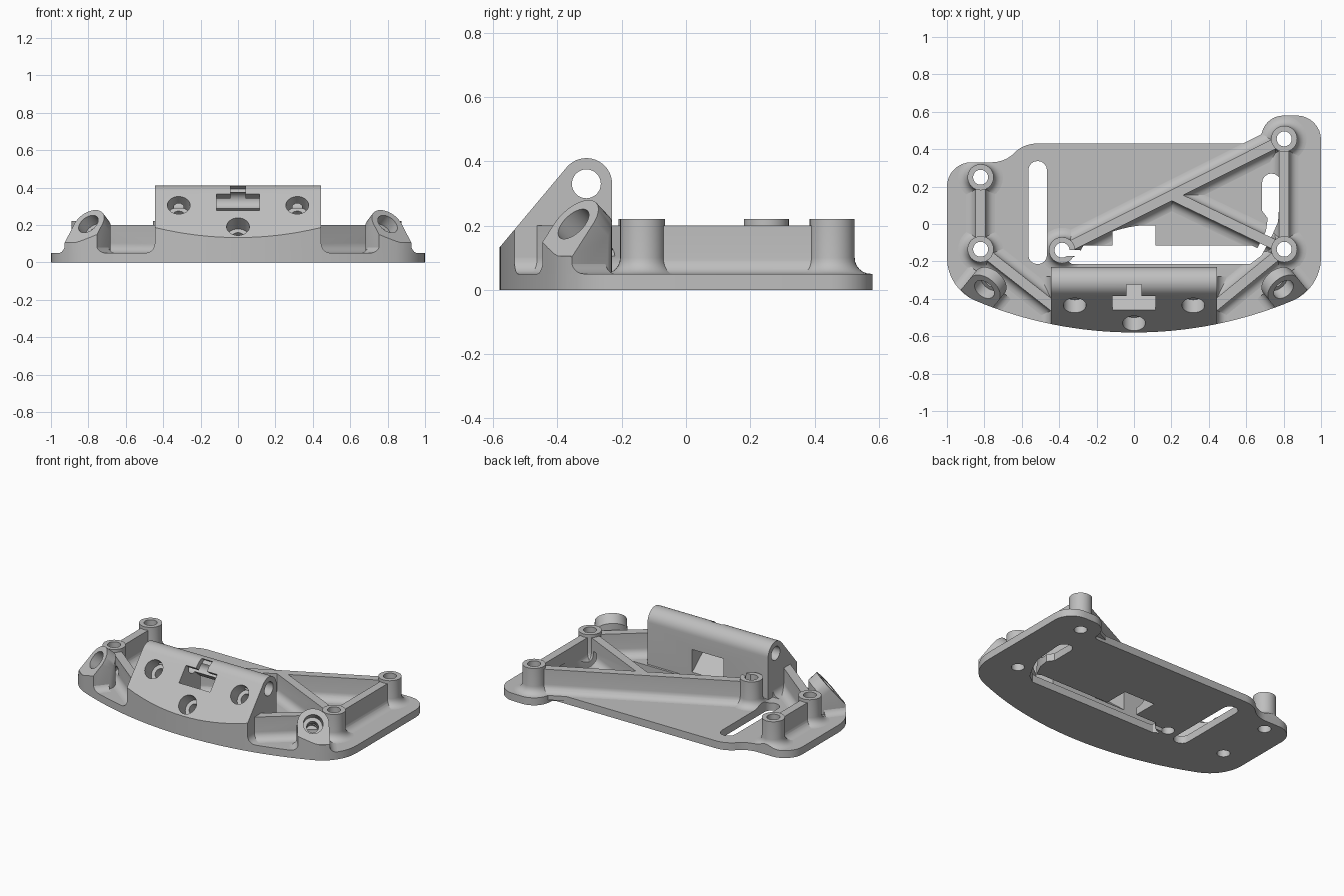
import bpy, bmesh
from math import sin, cos, radians, pi
from mathutils import Vector

cube = bpy.data.objects.get("Cube")
if cube:
    bpy.data.objects.remove(cube, do_unlink=True)

grey = bpy.data.materials.new("matte grey")
grey.use_nodes = True
COLOUR = (0.52, 0.52, 0.52, 1)
grey.diffuse_color = COLOUR
grey.node_tree.nodes["Principled BSDF"].inputs["Base Color"].default_value = COLOUR


# --- helpers ---
def finish(name, bm):
    bmesh.ops.recalc_face_normals(bm, faces=bm.faces)
    mesh = bpy.data.meshes.new(name)
    bm.to_mesh(mesh)
    bm.free()
    mesh.materials.append(grey)
    ob = bpy.data.objects.new(name, mesh)
    bpy.context.collection.objects.link(ob)
    return ob


def loft(name, rings):
    """Closed skin through rings of equal length, capped at both ends."""
    bm = bmesh.new()
    loops = [[bm.verts.new(p) for p in ring] for ring in rings]
    n = len(loops[0])
    for a, b in zip(loops, loops[1:]):
        for i in range(n):
            j = (i + 1) % n
            bm.faces.new((a[i], a[j], b[j], b[i]))
    bm.faces.new(loops[0])
    bm.faces.new(loops[-1])
    return finish(name, bm)


def arc(cx, cy, r, a0, a1, n=8):
    angles = [radians(a0 + (a1 - a0) * i / n) for i in range(n + 1)]
    return [(cx + r * cos(a), cy + r * sin(a)) for a in angles]


def prism(name, outline, z0, z1):
    return loft(name, [[(x, y, z) for x, y in outline] for z in (z0, z1)])


def extrude_x(name, profile, x0, x1):
    return loft(name, [[(x, y, z) for y, z in profile] for x in (x0, x1)])


def disc(origin, axis, r, h=0, n=32):
    q = Vector((0, 0, 1)).rotation_difference(Vector(axis))
    return [Vector(origin) + q @ Vector((r * cos(2 * pi * i / n), r * sin(2 * pi * i / n), h))
            for i in range(n)]


def turned(name, origin, axis, steps):
    return loft(name, [disc(origin, axis, r, h) for r, h in steps])


PLATE = 0.05
FILLET = 0.05


def flare(w):
    """Half profile with a concave fillet where it meets the plate."""
    return [(w + FILLET, 0.02)] + arc(w + FILLET, PLATE + FILLET, FILLET, -90, -180, 6)


def rib(name, a, b, w=0.027, top=0.2):
    a, b = Vector((*a, 0)), Vector((*b, 0))
    side = (b - a).normalized().cross(Vector((0, 0, 1)))
    half = flare(w) + [(w, top)]
    section = half + [(-o, z) for o, z in reversed(half)]
    return loft(name, [[p + side * o + Vector((0, 0, z)) for o, z in section] for p in (a, b)])


def boolean(ob, cutter, operation):
    mod = ob.modifiers.new("cut", "BOOLEAN")
    mod.object, mod.operation, mod.solver = cutter, operation, "EXACT"


# --- base plate outline ---
outline = (arc(0, 1.62, 2.2, -112.6, -67.4, 32)[1:-1]
           + arc(0.75, -0.18, 0.25, -67.4, 0)
           + arc(0.87, 0.45, 0.13, 0, 90)
           + arc(0.8, 0.46, 0.12, 90, 180)
           + arc(0.65, 0.46, 0.03, 0, -90, 4)
           + arc(-0.52, 0.26, 0.17, 90, 135)
           + arc(-0.76, 0.50, 0.17, -45, -90)[1:]
           + arc(-0.87, 0.2, 0.13, 90, 180)
           + arc(-0.75, -0.18, 0.25, 180, 247.4))
parts = [prism("base_plate", outline, 0, PLATE)]
clip = prism("outline_clip", outline, 0.008, 1)

# --- screw bosses and stiffening ribs ---
bosses = {"left_rear": (0.803, 0.455), "left_front": (0.803, -0.135),
          "right_rear": (-0.82, 0.25), "right_front": (-0.82, -0.135), "middle": (-0.385, -0.14)}
clipped = [turned(name + "_boss", (x, y, 0), (0, 0, 1), flare(0.07) + [(0.07, 0.22)])
           for name, (x, y) in bosses.items()]

brace = (0.2, 0.155)
parts += [rib("long_rib", bosses["middle"], bosses["left_rear"]),
          rib("left_rib", bosses["left_front"], bosses["left_rear"]),
          rib("right_rib", bosses["right_front"], bosses["right_rear"]),
          rib("brace_rib", bosses["left_front"], brace)]

# --- sloped mounting block with rounded crest ---
SLOPE = Vector((0, 0.643, 0.766))      # up the sloped face
INTO = Vector((0, 0.766, -0.643))      # into the sloped face
crest = (-0.31, 0.33)
profile = [(-0.66, 0.005), (-0.66, 0.037)] + arc(*crest, 0.08, 140, 0, 16) + [(-0.23, 0.005)]
clipped.append(extrude_x("mounting_block", profile, -0.445, 0.445))

# --- angled sockets, corner ribs and fillets on both sides ---
cutters = []
for s, label in ((1, "left"), (-1, "right")):
    face = Vector((s * 0.80, -0.35, 0.205))
    axis = Vector((s * 0.485, -0.60, 0.636)).normalized()
    flat = Vector((axis.x, axis.y, 0)).normalized()
    down = (flat * axis.z - Vector((0, 0, 1)) * flat.dot(axis)).normalized()
    bm = bmesh.new()
    for shift in (Vector(), down * 0.28, -axis * 0.07):
        for p in disc(face + shift, axis, 0.097):
            bm.verts.new(p)
            bm.verts.new((p.x, p.y, -0.15))
    hull = bmesh.ops.convex_hull(bm, input=bm.verts)
    loose = [g for g in hull["geom_interior"] if isinstance(g, bmesh.types.BMVert)]
    bmesh.ops.delete(bm, geom=loose, context="VERTS")
    bmesh.ops.dissolve_limit(bm, angle_limit=0.01, verts=bm.verts, edges=bm.edges)
    clipped.append(finish(label + "_socket", bm))
    foot = Vector((face.x, face.y))
    clipped.append(rib(label + "_socket_fillet", foot - flat.xy * 0.05, foot + flat.xy * 0.3,
                       0.092, 0.105))
    parts.append(rib(label + "_corner_rib", bosses[label + "_front"], (s * 0.40, -0.465)))
    clipped.append(rib(label + "_block_fillet", (s * 0.42, -0.28), (s * 0.42, -0.65), 0.025, 0.12))
    cutters.append(turned("socket_bore", face, -axis,
                          [(0.06, -0.1), (0.06, 0.07), (0.036, 0.07), (0.036, 0.17)]))
    # upper screw hole of the block
    cutters.append(turned("block_bore", (s * 0.317, -0.435, 0.305), INTO,
                          [(0.061, -0.06), (0.061, 0.09), (0.035, 0.09), (0.035, 0.15)]))

for ob in clipped:
    boolean(ob, clip, "INTERSECT")
parts += clipped

# --- lower screw hole, pivot hole, window and notch of the block ---
cutters.append(turned("lower_bore", (0, -0.53, 0.19), INTO,
                      [(0.061, -0.06), (0.061, 0.09), (0.035, 0.09), (0.035, 0.15)]))
cutters.append(turned("pivot_bore", (0, *crest), (1, 0, 0), [(0.045, -0.6), (0.045, 0.6)]))
window = Vector((0, -0.4225, 0.3225))


def sloped_box(name, u0, u1, d0, d1, half):
    corners = [window + SLOPE * u + INTO * d for u, d in ((u0, d0), (u1, d0), (u1, d1), (u0, d1))]
    return extrude_x(name, [(c.y, c.z) for c in corners], -half, half)


cutters.append(sloped_box("window_cut", -0.058, 0.058, -0.1, 0.62, 0.115))
cutters.append(sloped_box("notch_cut", 0, 0.13, -0.1, 0.045, 0.04))

# --- boss holes, and the slit that opens the middle one ---
for x, y in bosses.values():
    cutters.append(turned("boss_hole", (x, y, 0), (0, 0, 1), [(0.04, -0.1), (0.04, 0.4)]))
slit = [(-0.385, -0.17), (-0.29, -0.17), (-0.29, -0.14), (-0.385, -0.14)]
cutters.append(prism("slit_cut", slit, -0.1, 0.3))

# --- cable slot and long opening in the plate ---
slot = arc(-0.515, 0.287, 0.05, 0, 180) + arc(-0.515, -0.165, 0.05, 180, 360)
cutters.append(prism("slot_cut", slot, -0.1, 0.15))
opening = ([(-0.36, -0.195), (-0.33, -0.215), (0.62, -0.215), (0.68, -0.17), (0.73, -0.08),
            (0.77, 0.01)] + arc(0.735, 0.22, 0.05, 0, 180)
           + [(0.685, 0.07), (0.715, 0.03), (0.705, -0.04), (0.66, -0.13), (0.63, -0.115),
              (-0.27, -0.115), (-0.30, -0.165)])
cutters.append(prism("opening_cut", opening, -0.1, 0.12))

# --- cut everything, bake the result, remove helpers ---
for ob in parts:
    for cutter in cutters:
        boolean(ob, cutter, "DIFFERENCE")
depsgraph = bpy.context.evaluated_depsgraph_get()
baked = [bpy.data.meshes.new_from_object(ob.evaluated_get(depsgraph)) for ob in parts]
for ob, mesh in zip(parts, baked):
    ob.modifiers.clear()
    ob.data = mesh
    mesh.shade_smooth()
    mesh.set_sharp_from_angle(angle=radians(32))
for helper in cutters + [clip]:
    bpy.data.objects.remove(helper, do_unlink=True)
